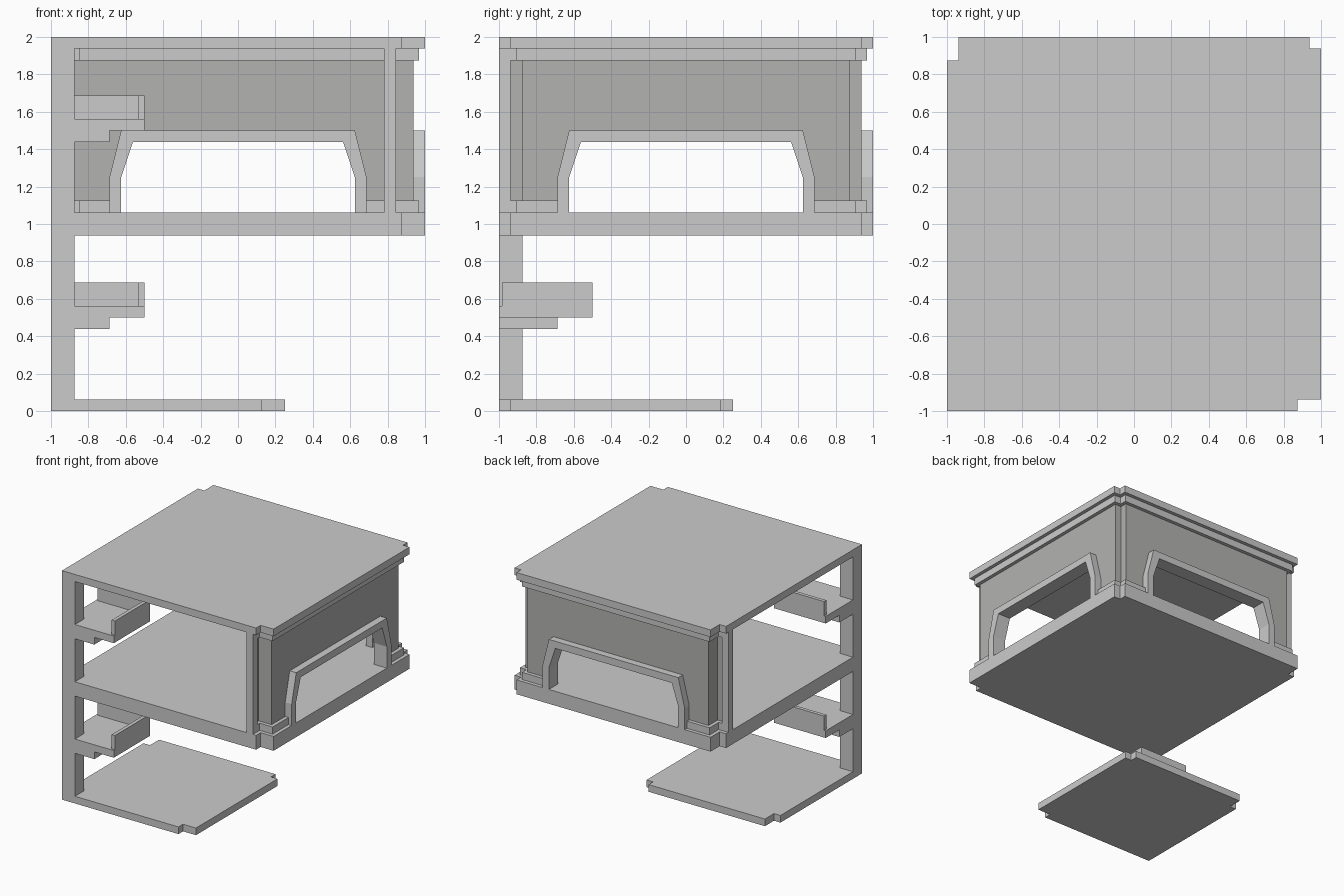
import bpy, bmesh
from mathutils import Vector

if "Cube" in bpy.data.objects:
    bpy.data.objects.remove(bpy.data.objects["Cube"])

FLOOR, CEIL = 1.0625, 1.9375      # storey clear height


def finish(name, bm, mat=None, recalc=True):
    if recalc:
        bmesh.ops.recalc_face_normals(bm, faces=bm.faces)
    me = bpy.data.meshes.new(name)
    bm.to_mesh(me)
    bm.free()
    ob = bpy.data.objects.new(name, me)
    bpy.context.collection.objects.link(ob)
    if mat:
        me.materials.append(mat)
    return ob


def extrude(name, pts, vec):
    """Solid made by sweeping a planar 3D outline along vec."""
    bm = bmesh.new()
    f = bm.faces.new([bm.verts.new(p) for p in pts])
    r = bmesh.ops.extrude_face_region(bm, geom=[f])
    vs = [v for v in r["geom"] if isinstance(v, bmesh.types.BMVert)]
    bmesh.ops.translate(bm, verts=vs, vec=Vector(vec))
    return finish(name, bm)


def prism(name, plan, z0, z1):
    return extrude(name, [(x, y, z0) for x, y in plan], (0, 0, z1 - z0))


def box(name, x0, x1, y0, y1, z0, z1):
    return prism(name, [(x0, y0), (x1, y0), (x1, y1), (x0, y1)], z0, z1)


def swap(pts):
    """Mirror a plan across the x = y diagonal, reversing its order."""
    return [(y, x) for x, y in reversed(pts)]


def end_path(d, e=1.0):
    """Stepped outline at the open end, inset by d from the slab edge e."""
    return [(e - .125 - d, -1 + d), (e - .125 - d, -.9375 + d), (e - d, -.9375 + d)]


def corner_path(d, e=1.0):
    """Notched outline of the outer corner, inset by d."""
    n = e - .0625 - d
    return [(e - d, n), (n, n), (n, e - d)]


def outline(d, e=1.0):
    return end_path(d, e) + corner_path(d, e) + swap(end_path(d, e))


# floor slabs with notched corners
for name, e, z0, z1 in (("ground_slab", .25, 0, .0625),
                        ("middle_slab", 1, .9375, FLOOR),
                        ("roof_slab", 1, CEIL, 2)):
    prism(name, [(-1, -1)] + outline(0, e), z0, z1)

# main corner column and the two slim wall-end posts
box("corner_column", -1, -.875, -1, -.875, .03, 1.97)
box("front_post", .78125, .84375, -1, -.9375, 1, 1.97)
box("left_post", -1, -.9375, .78125, .84375, 1, 1.97)

# stepped corner shelves with a raised rim
for level, z in (("lower", 0), ("upper", 1)):
    box(level + "_shelf_bracket", -1, -.6875, -1, -.6875, z + .4375, z + .5)
    box(level + "_shelf", -1, -.5, -1, -.5, z + .5, z + .5625)
    rim = [(-.53125, -.984), (-.5, -.984), (-.5, -.5), (-.984, -.5),
           (-.984, -.53125), (-.53125, -.53125)]
    prism(level + "_shelf_rim", rim, z + .5625, z + .6875)

# window arch profiles (distance along wall, height)
half_out = [(-.6875, FLOOR), (-.6875, 1.25), (-.625, 1.5)]
half_in = [(-.625, FLOOR), (-.625, 1.25), (-.5625, 1.4375)]
arch_out = half_out + [(-a, z) for a, z in reversed(half_out)]
arch_in = half_in + [(-a, z) for a, z in reversed(half_in)]

# thin wall sheet following the stepped outline, long runs cut by the arch
grey = bpy.data.materials.new("wall_grey")
grey.diffuse_color = (.45, .45, .44, 1)
grey.use_nodes = True
grey.node_tree.nodes["Principled BSDF"].inputs["Base Color"].default_value = grey.diffuse_color
path = [(.79, -.9375)] + outline(.0625) + [(-.9375, .79)]
bm = bmesh.new()
for a, b in zip(path, path[1:]):
    a, b = Vector(a), Vector(b)
    mid = []
    if (b - a).length > 1:
        t = (b - a).normalized()
        base = Vector((a.x, 0)) if abs(t.y) > .5 else Vector((0, a.y))
        mid = [(*(base + t * s), z) for s, z in arch_out]
    pts = [(*a, FLOOR)] + mid + [(*b, FLOOR), (*b, CEIL), (*a, CEIL)]
    bm.faces.new([bm.verts.new(p) for p in pts])
bmesh.ops.remove_doubles(bm, verts=bm.verts, dist=1e-5)
finish("walls", bm, grey, recalc=False)

# window frames straddling the walls
ring = arch_out + arch_in[::-1]
extrude("right_window_frame", [(.875, s, z) for s, z in ring], (.125, 0, 0))
extrude("back_window_frame", [(s, .875, z) for s, z in ring], (0, .125, 0))

# trim bands, set on both faces of the walls
O, I = .03125, .09375
top = [(.78125, -1 + O)] + outline(O) + [(-1 + O, .78125)]
prism("top_trim", top + outline(I)[1:-1][::-1], 1.875, CEIL)
T = .6875
end = ([(.78125, -1 + O)] + end_path(O) + [(1 - O, -T), (1 - I, -T)]
       + end_path(I)[:0:-1])
corner = ([(1 - O, T)] + corner_path(O) + [(T, 1 - O), (T, 1 - I)]
          + corner_path(I)[::-1] + [(1 - I, T)])
prism("front_end_base_trim", end, FLOOR, 1.125)
prism("left_end_base_trim", swap(end), FLOOR, 1.125)
prism("corner_base_trim", corner, FLOOR, 1.125)
